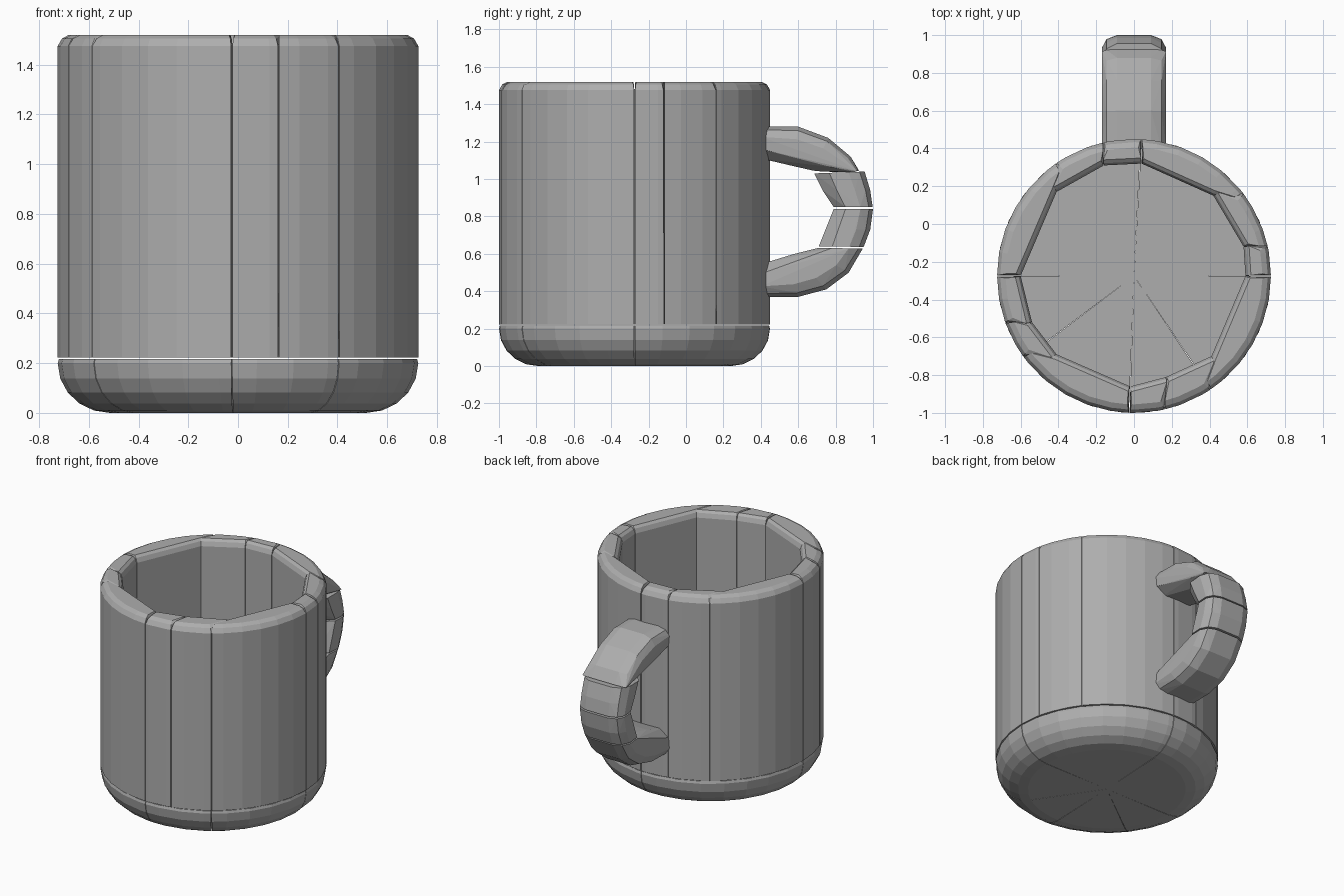
import bpy
import bmesh
from math import sin, cos, radians

if "Cube" in bpy.data.objects:
    bpy.data.objects.remove(bpy.data.objects["Cube"])

CENTRE_Y = -0.275
RADIUS = 0.725

clay = bpy.data.materials.new("grey clay")
clay.use_nodes = True
GREY = (0.42, 0.42, 0.42, 1)
clay.diffuse_color = GREY
clay.node_tree.nodes["Principled BSDF"].inputs["Base Color"].default_value = GREY


def hull(name, points):
    """Flat-shaded convex block wrapped around the points."""
    bm = bmesh.new()
    for p in points:
        bm.verts.new(p)
    result = bmesh.ops.convex_hull(bm, input=bm.verts)
    loose = {g for g in result["geom_interior"] + result["geom_unused"]
             if isinstance(g, bmesh.types.BMVert)}
    bmesh.ops.delete(bm, geom=list(loose), context="VERTS")
    bmesh.ops.recalc_face_normals(bm, faces=bm.faces)
    mesh = bpy.data.meshes.new(name)
    bm.to_mesh(mesh)
    bm.free()
    mesh.materials.append(clay)
    obj = bpy.data.objects.new(name, mesh)
    bpy.context.collection.objects.link(obj)


def arc(start, end, radius, z, trim=0.2, step=10):
    """Points round the mug axis, trimmed at both ends to leave a seam."""
    angles = [start + trim, end - trim]
    angles += [a for a in range(0, 400, step) if start + 1 < a < end - 1]
    return [(radius * cos(radians(a)), CENTRE_Y + radius * sin(radians(a)), z)
            for a in angles]


# Wall blocks: curved outside, straight chord inside
# each seam is (outer angle, inner x, inner y from the axis)
seams = [(12.5, .58, .155), (37, .42, .425), (87, .04, .595), (103, -.16, .585),
         (124.6, -.41, .445), (180, -.6, 0), (200, -.54, -.245),
         (216, -.41, -.415), (268, -.02, -.585), (283, .17, -.535),
         (304, .41, -.425), (360, .59, 0)]
seams.append((seams[0][0] + 360,) + seams[0][1:])

for i, (a, b) in enumerate(zip(seams, seams[1:])):
    points = []
    # full section up to the shoulder, then a bevelled rim
    for z, outer, inner, trim in ((0.222, RADIUS, 1, 0.2), (1.475, RADIUS, 1, 0.2),
                                  (1.505, 0.708, 1.02, 0.5), (1.52, 0.68, 1.05, 1.0)):
        points += arc(a[0], b[0], outer, z, trim)
        for s, t in ((a, b), (b, a)):
            k = trim / 40
            x, y = (s[j] + (t[j] - s[j]) * k for j in (1, 2))
            points.append((x * inner, CENTRE_Y + y * inner, z))
    hull(f"wall_block_{i + 1}", points)

# Rounded base, cut in wedges that meet under the floor
wedges = [0, 87, 180, 217, 268, 304, 360]
for i, (a, b) in enumerate(zip(wedges, wedges[1:])):
    points = [(0, CENTRE_Y, 0), (0, CENTRE_Y, 0.217)]
    for k in range(6):
        t = radians(18 * k)
        points += arc(a, b, 0.515 + 0.21 * sin(t), 0.2 - 0.2 * cos(t), 0.15, 12)
    points += arc(a, b, RADIUS - 0.005, 0.217, 0.15, 12)
    hull(f"base_wedge_{i + 1}", points)

# Handle links: stations pair an outer and an inner (y, z) point
links = {
    "upper_arm": [((.40, 1.28), (.40, 1.11)), ((.60, 1.28), (.57, 1.07)),
                  ((.76, 1.22), (.68, 1.045)), ((.88, 1.12), (.73, 1.04)),
                  ((.925, 1.045), (.89, 1.035))],
    "upper_grip": [((.955, 1.04), (.685, 1.03)), ((.985, .94), (.73, .94)),
                   ((.998, .85), (.79, .85))],
    "lower_grip": [((1.0, .84), (.79, .84)), ((.985, .73), (.75, .73)),
                   ((.95, .637), (.71, .64))],
    "lower_arm": [((.945, .628), (.71, .632)), ((.87, .50), (.66, .62)),
                  ((.75, .41), (.58, .60)), ((.60, .37), (.52, .58)),
                  ((.40, .37), (.40, .545))],
}
# half-width of the handle from its outer side (0) to its inner side (1)
section = ((0, .09), (.1, .145), (.32, .17), (.7, .165), (1, .10))
for name, stations in links.items():
    points = []
    for (oy, oz), (iy, iz) in stations:
        for t, half in section:
            for side in (-1, 1):
                points.append((side * half, oy + (iy - oy) * t, oz + (iz - oz) * t))
    hull("handle_" + name, points)
